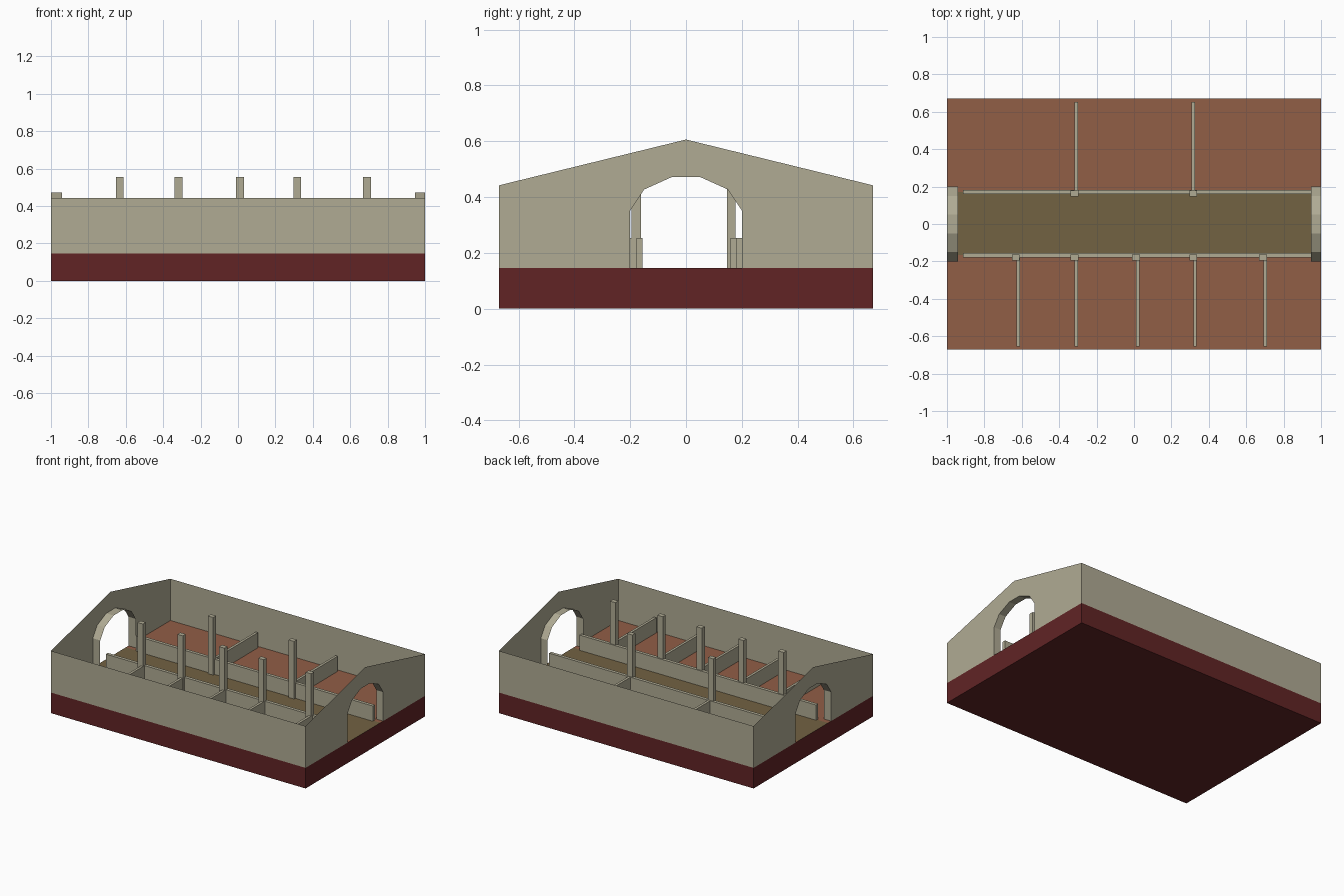
import bpy

if "Cube" in bpy.data.objects:
    bpy.data.objects.remove(bpy.data.objects["Cube"])


def material(name, rgb):
    """Flat material from 0-255 sRGB values."""
    lin = [(c / 255 / 12.92) if c < 11 else ((c / 255 + 0.055) / 1.055) ** 2.4 for c in rgb]
    m = bpy.data.materials.new(name)
    m.diffuse_color = (*lin, 1)
    m.use_nodes = True
    m.node_tree.nodes["Principled BSDF"].inputs["Base Color"].default_value = m.diffuse_color
    return m


STONE = material("pale stone", (176, 171, 148))
TILE = material("terracotta floor", (145, 94, 70))
EARTH = material("olive aisle", (114, 98, 66))
RED = material("dark red base", (97, 36, 37))

HX, HY = 1.0, 0.67              # half length and half width
FLOOR, EAVE, RIDGE = 0.146, 0.442, 0.606
RAIL_TOP, POST_TOP = 0.254, 0.555


def mesh(name, verts, faces, mat):
    me = bpy.data.meshes.new(name)
    me.from_pydata(verts, [], faces)
    me.materials.append(mat)
    ob = bpy.data.objects.new(name, me)
    bpy.context.collection.objects.link(ob)
    return ob


def box(name, x0, x1, y0, y1, z0, z1, mat, top=True):
    v = [(x, y, z) for z in (z0, z1) for x, y in ((x0, y0), (x1, y0), (x1, y1), (x0, y1))]
    f = [(3, 2, 1, 0)] + [(i, (i + 1) % 4, (i + 1) % 4 + 4, i + 4) for i in range(4)]
    if top:
        f.append((4, 5, 6, 7))
    return mesh(name, v, f, mat)


# base, open on top where the floor strips close it
box("base", -HX, HX, -HY, HY, 0, FLOOR, RED, top=False)

# floor strips
for name, y0, y1, mat in (("front_floor", -HY, -0.165, TILE),
                          ("aisle_floor", -0.165, 0.17, EARTH),
                          ("back_floor", 0.17, HY, TILE)):
    mesh(name, [(-HX, y0, FLOOR), (HX, y0, FLOOR), (HX, y1, FLOOR), (-HX, y1, FLOOR)],
         [(0, 1, 2, 3)], mat)

# long thin side walls
for name, s in (("front_wall", -1), ("back_wall", 1)):
    y = s * HY
    mesh(name, [(s * HX, y, FLOOR), (-s * HX, y, FLOOR), (-s * HX, y, EAVE), (s * HX, y, EAVE)],
         [(0, 1, 2, 3)], STONE)

# gable end walls with an arched doorway and its inner reveal
half = [(0.2, FLOOR), (0.2, 0.352), (0.15, 0.427), (0.05, 0.472)]
arch = half + [(-y, z) for y, z in reversed(half)]


def roof_z(y):
    return RIDGE + (EAVE - RIDGE) * abs(y) / HY


outer = [(HY, FLOOR), (HY, EAVE)]
outer += [(y, roof_z(y)) for y in (0.4, 0.05, 0, -0.05, -0.4)]
outer += [(-HY, EAVE), (-HY, FLOOR)]
for name, x, inner in (("left", -HX, -0.942), ("right", HX, 0.947)):
    n = len(arch)
    verts = [(x, y, z) for y, z in arch + outer]
    o = n
    faces = [(0, o, o + 1, 1), (1, o + 1, o + 2, 2), (2, o + 2, o + 3, 3),
             (3, o + 3, o + 4, o + 5, 4), (4, o + 5, o + 6, 5),
             (5, o + 6, o + 7, 6), (6, o + 7, o + 8, 7)]
    if x < 0:
        faces = [f[::-1] for f in faces]
    mesh(name + "_gable", verts, faces, STONE)
    verts = [(px, y, z) for px in (x, inner) for y, z in arch]
    faces = [(i, i + 1, n + i + 1, n + i) for i in range(n - 1)]
    if x > 0:
        faces = [f[::-1] for f in faces]
    mesh(name + "_arch_reveal", verts, faces, STONE)

# low walls along the aisle
box("front_aisle_wall", -0.914, 0.947, -0.178, -0.155, FLOOR, RAIL_TOP, STONE)
box("back_aisle_wall", -0.914, 0.947, 0.16, 0.183, FLOOR, RAIL_TOP, STONE)

# posts, each with a stall partition running to the outer wall
stalls = [(-1, -0.632, -0.618), (-1, -0.318, -0.308), (-1, 0.01, 0.02),
          (-1, 0.317, 0.326), (-1, 0.689, 0.701),
          (1, -0.318, -0.309), (1, 0.317, 0.317)]
for s, px, wx in stalls:
    side = "front" if s < 0 else "back"
    y0, y1 = (-0.195, -0.162) if s < 0 else (0.146, 0.178)
    box(side + "_post", px - 0.021, px + 0.021, y0, y1, FLOOR, POST_TOP, STONE)
    y0, y1 = (-0.655, -0.17) if s < 0 else (0.175, 0.653)
    box(side + "_partition", wx - 0.009, wx + 0.009, y0, y1, FLOOR, RAIL_TOP, STONE)
